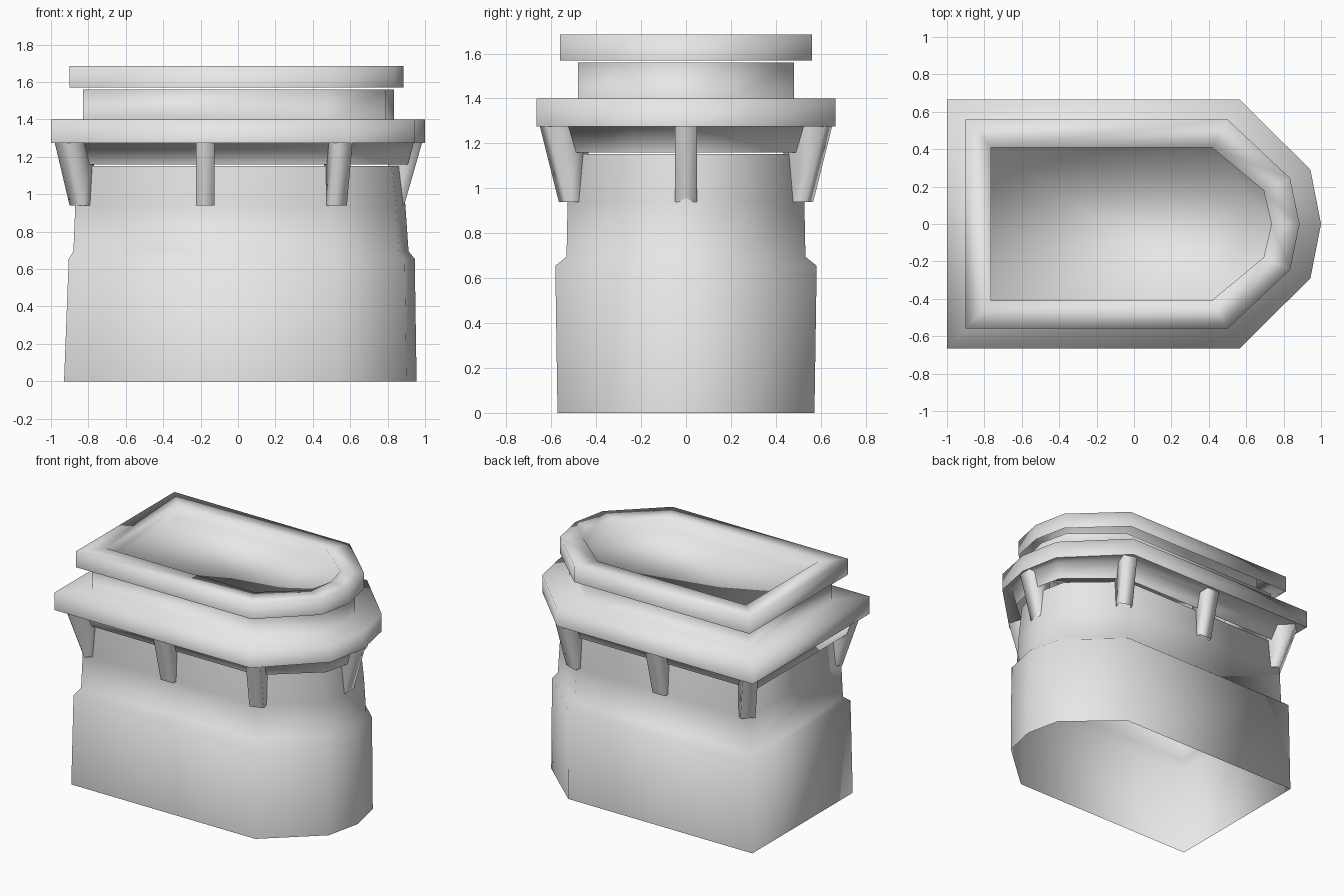
import bpy
import bmesh
from mathutils import Vector

cube = bpy.data.objects.get("Cube")
if cube:
    bpy.data.objects.remove(cube, do_unlink=True)

# One plain grey material
grey = bpy.data.materials.new("plain_grey")
grey.use_nodes = True
GREY = (0.8, 0.8, 0.8, 1.0)
grey.diffuse_color = GREY
for node in grey.node_tree.nodes:
    if node.type == 'BSDF_PRINCIPLED':
        node.inputs["Base Color"].default_value = GREY


def outline(z, x0, x1, y):
    """Seven-sided outline: square at -x, blunt nose at +x."""
    half = [(x0, -y), (x1 * 0.565, -y), (x1 * 0.943, -y * 0.437)]
    pts = half + [(x1, 0)] + [(px, -py) for px, py in reversed(half)]
    return [Vector((px, py, z)) for px, py in pts]


def loft(name, rings, cap_top=False):
    """Smooth open shell through rings listed from the outer bottom upward."""
    bm = bmesh.new()
    loops = [[bm.verts.new(p) for p in ring] for ring in rings]
    for a, b in zip(loops, loops[1:]):
        n = len(a)
        for i in range(n):
            j = (i + 1) % n
            bm.faces.new((a[i], a[j], b[j], b[i]))
    if cap_top:
        bm.faces.new(loops[-1])
    for f in bm.faces:
        f.smooth = True
    mesh = bpy.data.meshes.new(name)
    bm.to_mesh(mesh)
    bm.free()
    mesh.materials.append(grey)
    ob = bpy.data.objects.new(name, mesh)
    bpy.context.collection.objects.link(ob)


# Hollow tower body with a stepped shoulder
loft("body", [outline(*r) for r in (
    (0.0, -0.93, 0.955, 0.572),
    (0.655, -0.905, 0.945, 0.582),
    (0.695, -0.88, 0.912, 0.532),
    (0.94, -0.87, 0.895, 0.527),
    (1.152, -0.855, 0.87, 0.515))])

# Tapered collar and the ledge under the platform
loft("collar", [outline(1.16, -0.92, 0.92, 0.53),
                outline(1.275, -0.95, 0.95, 0.56),
                outline(1.275, -1.0, 1.0, 0.665)])

# Overhanging platform that runs up into the neck
loft("platform_and_neck", [outline(1.275, -1.0, 1.0, 0.665),
                           outline(1.4, -1.0, 1.0, 0.665),
                           outline(1.4, -0.83, 0.835, 0.48),
                           outline(1.56, -0.83, 0.835, 0.48)])

# Rim floating just above the neck, with a shallow dish sunk into it
loft("rim_and_dish", [outline(1.57, -0.9, 0.885, 0.56),
                      outline(1.685, -0.9, 0.885, 0.56),
                      outline(1.685, -0.765, 0.735, 0.41),
                      outline(1.6, -0.765, 0.735, 0.41)], cap_top=True)


def strut(name, top, bottom, direction, half=0.05, depth=0.085):
    """Wedge bracket: sloped outer face through top and bottom, upright inner face."""
    out = Vector((*direction, 0)).normalized()
    side = Vector((-out.y, out.x, 0)) * half
    inner = Vector((*bottom, 0)) - out * depth
    rings = []
    for (x, y), z in ((bottom, 0.94), (top, 1.278)):
        outer = Vector((x, y, z))
        back = Vector((inner.x, inner.y, z))
        rings.append([outer - side, outer + side, back + side, back - side])
    loft(name, rings)


# Brackets: one at the nose, three mirrored along each side
strut("nose_strut", (0.985, 0), (0.888, 0), (1, 0))
for label, s in (("left", 1), ("right", -1)):
    strut(f"back_corner_strut_{label}", (-0.945, s * 0.615), (-0.865, s * 0.53), (-1, s))
    strut(f"middle_strut_{label}", (-0.175, s * 0.645), (-0.175, s * 0.56), (0, s))
    strut(f"front_corner_strut_{label}", (0.565, s * 0.635), (0.535, s * 0.55), (0.35, s))
